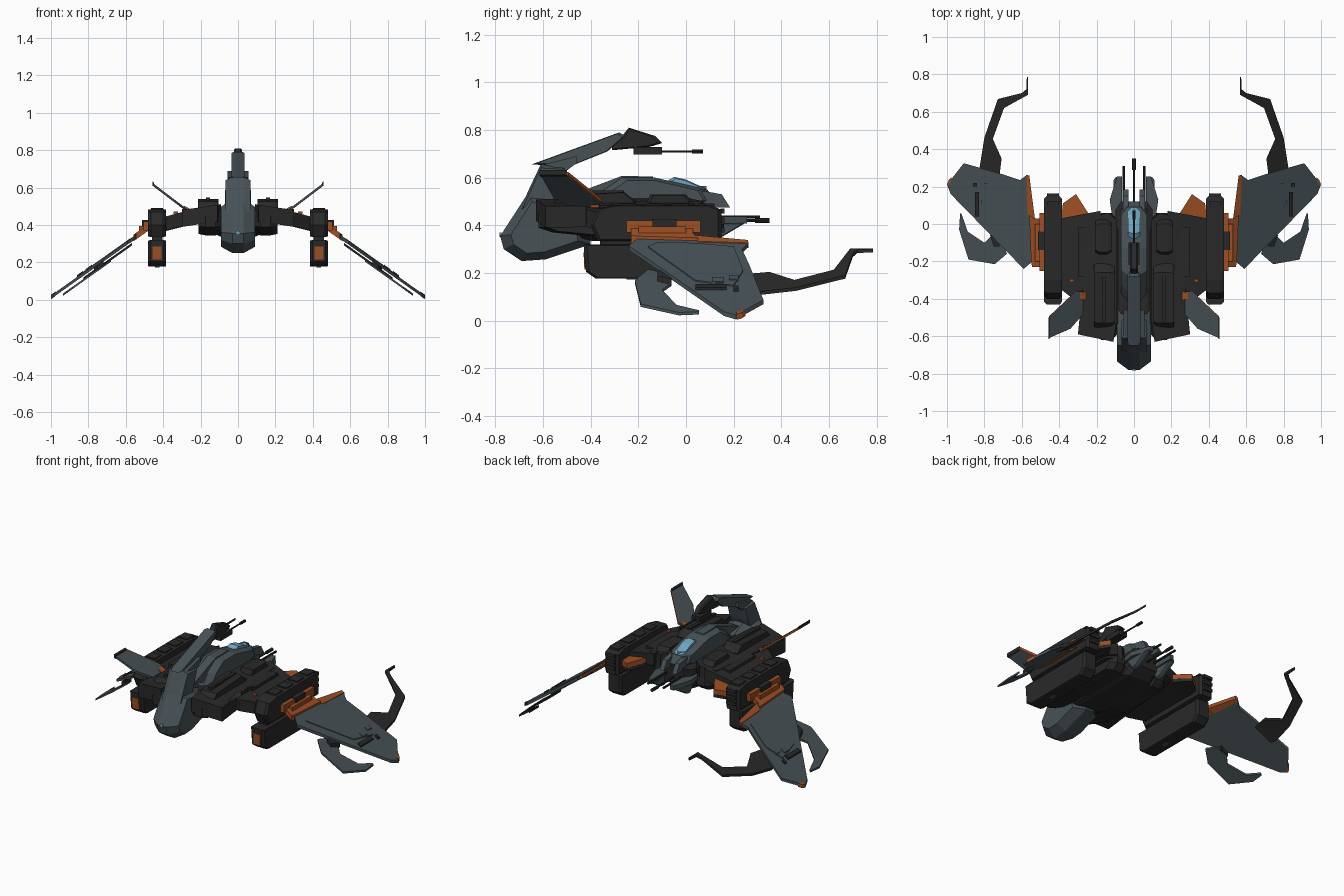
import bpy, bmesh, math
from mathutils import Matrix


def mat(name, col):
    m = bpy.data.materials.new(name)
    m.diffuse_color = (*col, 1)
    return m


GREY = mat("slate_grey", (0.063, 0.083, 0.093))
DARK = mat("charcoal", (0.023, 0.022, 0.022))
ORANGE = mat("burnt_orange", (0.34, 0.080, 0.018))
BLUE = mat("canopy_blue", (0.16, 0.38, 0.53))


def finish(name, bm, material, mirror):
    bmesh.ops.recalc_face_normals(bm, faces=bm.faces)
    me = bpy.data.meshes.new(name)
    bm.to_mesh(me)
    bm.free()
    me.materials.append(material)
    ob = bpy.data.objects.new(name, me)
    bpy.context.collection.objects.link(ob)
    if mirror:
        ob.modifiers.new("mirror", 'MIRROR').use_mirror_merge = False
    return ob


def skin(bm, rings):
    """Close a stack of equal rings into a solid."""
    vs = [[bm.verts.new(p) for p in r] for r in rings]
    n = len(vs[0])
    for a, b in zip(vs, vs[1:]):
        for i in range(n):
            bm.faces.new((a[i], a[(i + 1) % n], b[(i + 1) % n], b[i]))
    bm.faces.new(vs[0])
    bm.faces.new(vs[-1])


def slab(name, plan, z0, slope, thick, material, mirror=True):
    """Plate with an xy outline lying on the plane z = z0 + slope * x."""
    bm = bmesh.new()
    skin(bm, [[(x, y, z0 + slope * x - t) for x, y in plan] for t in (thick, 0)])
    return finish(name, bm, material, mirror)


def prism(name, prof, x0, x1, material, mirror=True, cham=0.0, s=0.85):
    """Side (yz) profile extruded from x0 to x1, with optional chamfered flanks."""
    cy = sum(p[0] for p in prof) / len(prof)
    cz = sum(p[1] for p in prof) / len(prof)
    small = [(cy + (y - cy) * s, cz + (z - cz) * s) for y, z in prof]
    layers = [(x0, prof), (x1, prof)]
    if cham:
        layers = [(x0, small), (x0 + cham, prof), (x1 - cham, prof), (x1, small)]
    bm = bmesh.new()
    skin(bm, [[(x, y, z) for y, z in pr] for x, pr in layers])
    return finish(name, bm, material, mirror)


def box(name, x0, x1, y0, y1, z0, z1, material, mirror=True):
    return prism(name, [(y0, z0), (y1, z0), (y1, z1), (y0, z1)], x0, x1, material, mirror)


def barrel(name, x, z, y0, y1, r, material, mirror=True):
    bm = bmesh.new()
    bmesh.ops.create_cone(bm, cap_ends=True, segments=8, radius1=r, radius2=r, depth=y1 - y0,
                          matrix=Matrix.Translation((x, (y0 + y1) / 2, z)) @ Matrix.Rotation(math.pi / 2, 4, 'X'))
    return finish(name, bm, material, mirror)


# Arched tail: bulb, riser, neck
prism("tail_bulb", [(-.40, .32), (-.59, .257), (-.69, .25), (-.765, .30), (-.78, .355),
                    (-.66, .54), (-.55, .53), (-.42, .47)], -.09, .09, GREY, False, .06, .74)
prism("tail_riser", [(-.70, .46), (-.655, .56), (-.61, .655), (-.50, .65), (-.53, .55), (-.57, .46)],
      -.066, .066, GREY, False, .03)
prism("tail_neck", [(-.65, .655), (-.28, .79), (-.255, .775), (-.33, .71), (-.48, .65)],
      -.036, .036, GREY, False, .012, .92)
prism("tail_cheek", [(-.60, .655), (-.46, .69), (-.46, .66), (-.50, .63)], .03, .055, GREY)
barrel("tail_lamp", 0, .36, -.783, -.775, .01, BLUE, False)
# Stinger gun at the tail tip
prism("stinger_head", [(-.31, .74), (-.26, .785), (-.24, .81), (-.13, .775), (-.10, .745), (-.15, .73),
                       (-.31, .715)], -.022, .022, DARK, False, .008)
box("stinger_gun", -.03, .03, -.22, -.10, .697, .728, DARK, False)
barrel("stinger_barrel", 0, .71, -.10, .07, .005, DARK, False)
barrel("stinger_muzzle", 0, .71, .025, .072, .009, DARK, False)

# Fuselage
prism("upper_hull", [(-.42, .47), (-.36, .54), (-.27, .60), (-.13, .60), (.09, .55), (.12, .50), (.0, .46)],
      -.07, .07, GREY, False, .035, .82)
prism("hull_spine", [(-.5, .52), (-.27, .607), (-.14, .605), (-.10, .55), (-.4, .5)], -.028, .028, GREY, False)
prism("belly", [(-.48, .36), (-.40, .335), (.05, .335), (.12, .38), (.12, .49), (-.48, .48)],
      -.10, .10, DARK, False, .03)
slab("canopy", [(0, -.07), (.022, -.05), (.034, .0), (.03, .05), (0, .085)], .565, 0, .04, BLUE)
prism("canopy_top", [(-.09, .58), (-.05, .603), (0, .592), (.085, .553), (.06, .54), (-.08, .55)],
      -.032, .032, BLUE, False, .02, .8)
prism("nose_guard", [(.07, .545), (.15, .53), (.185, .475), (.12, .475), (.06, .50)], .03, .06, GREY)
barrel("nose_gun", 0, .42, .10, .35, .006, DARK, False)
barrel("nose_gun_muzzle", 0, .42, .29, .35, .01, DARK, False)
barrel("side_gun", .055, .435, .05, .31, .007, DARK)
slab("gun_shield", [(.065, .02), (.065, .255), (.09, .255), (.13, .13), (.115, .03)], .437, 0, .03, GREY)
prism("gun_shield_keel", [(.06, .41), (.11, .34), (.14, .345), (.25, .41)], .075, .11, GREY, True, .012)

# Shoulders between fuselage and nacelles
prism("shoulder_core", [(-.62, .39), (-.56, .37), (-.30, .345), (.02, .345), (.06, .38), (.05, .47),
                        (-.05, .50), (-.55, .49), (-.62, .45)], .085, .21, DARK, True, .035, .9)
slab("shoulder_deck", [(.09, .02), (.14, .06), (.24, .03), (.27, -.30), (.30, -.59), (.11, -.63), (.09, -.5)],
     .525, -.15, .09, DARK)
slab("shoulder_wing", [(.18, .07), (.39, .03), (.39, -.35), (.30, -.42), (.18, -.42)], .55, -.27, .075, DARK)
prism("engine_cover", [(-.56, .49), (-.53, .525), (-.26, .54), (-.21, .50), (-.21, .47), (-.56, .46)],
      .105, .215, DARK, True, .02, .95)
box("engine_cover_ridge", .15, .17, -.52, -.26, .53, .547, DARK)
prism("shoulder_pod", [(-.18, .46), (-.15, .53), (.0, .53), (.05, .47)], .12, .205, DARK, True, .02)
box("shoulder_step", .24, .30, -.28, -.02, .45, .487, DARK)
CORNER = [(.24, .05), (.31, .16), (.38, .11), (.39, .02), (.30, .02)]
slab("shoulder_corner", CORNER, .515, -.25, .03, ORANGE)
slab("shoulder_corner_base", CORNER, .4845, -.25, .02, DARK)
box("shoulder_light", .32, .345, -.31, -.295, .46, .472, ORANGE)

# Upright fins
slab("fin", [(.235, -.36), (.31, -.36), (.455, -.50), (.455, -.61), (.34, -.56), (.235, -.44)],
     .278, .76, .014, GREY)
slab("fin_edge", [(.30, -.354), (.306, -.354), (.455, -.494), (.455, -.501), (.305, -.361)],
     .278, .76, .015, ORANGE)
slab("fin_root", [(.245, -.36), (.29, -.365), (.29, -.40), (.25, -.41)], .345, .55, .03, ORANGE)
slab("fin_tip", [(.448, -.50), (.457, -.50), (.457, -.615), (.448, -.61)], .285, .76, .022, DARK)

# Nacelles
prism("nacelle_upper", [(-.37, .335), (-.40, .40), (-.37, .47), (-.30, .485), (.10, .485), (.15, .465),
                        (.15, .335)], .385, .48, DARK, True, .015, .95)
prism("nacelle_lower", [(-.43, .32), (-.42, .205), (-.38, .177), (.08, .177), (.12, .21), (.12, .32)],
      .385, .48, DARK, True, .012, .95)
box("nacelle_spine", .405, .46, -.36, .10, .30, .35, DARK)
for i in range(4):
    y = -.28 + i * .11
    box(f"nacelle_rib_{i}", .40, .465, y, y + .07, .48, .492, DARK)
prism("nacelle_front_panel", [(-.430, .285), (-.4265, .215), (-.42, .215), (-.42, .285)], .41, .457, ORANGE)
for i, z in enumerate((.37, .41, .45)):
    box(f"nacelle_rear_vent_{i}", .40, .465, .145, .162, z, z + .02, DARK)
box("nacelle_foot", .42, .445, -.25, -.20, .172, .18, GREY)

# Wings: everything here shares one sloping plane
Z, S = .733, -.71
slab("wing", [(.575, .26), (.61, .235), (.70, .265), (.91, .325), (1.0, .21), (.98, .16), (.59, -.24), (.53, -.19),
              (.53, .03), (.565, .06)], Z, S, .018, GREY)
slab("wing_panel", [(.60, .20), (.74, .24), (.83, .20), (.80, .04), (.60, -.16), (.575, -.12), (.58, .04)],
     Z + .005, S, .008, GREY)
slab("wing_root", [(.48, .03), (.535, .03), (.56, .05), (.55, -.20), (.545, -.23), (.48, -.23)],
     Z + .012, S, .035, ORANGE)
slab("wing_edge_strip", [(.53, .03), (.56, .26), (.577, .262), (.568, .05)], Z + .003, S, .022, ORANGE)
box("wing_hinge", .475, .505, -.25, .06, .37, .42, ORANGE)
box("wing_hinge_cap", .50, .53, -.20, .0, .36, .395, ORANGE)
box("hinge_pin", .475, .512, -.14, -.04, .385, .426, DARK)
for i, (x0, x1, y0, y1) in enumerate([(.78, .80, .18, .22), (.79, .815, .11, .16), (.83, .85, .04, .17),
                                      (.84, .86, .20, .22)]):
    slab(f"wing_plate_{i}", [(x0, y0), (x1, y0), (x1, y1), (x0, y1)], Z + .01, S, .012, DARK if i > 1 else GREY)
slab("wing_tip", [(.975, .25), (.99, .235), (.999, .215), (.985, .21)], Z + .004, S, .024, ORANGE)
# Long curved claw and the short blade under the wing
slab("claw", [(.82, .27), (.825, .305), (.80, .462), (.728, .668), (.60, .70), (.576, .72), (.573, .785),
              (.568, .785), (.568, .69), (.695, .62), (.755, .455), (.708, .35), (.72, .25)],
     Z - .026, S, .014, DARK)
slab("under_blade", [(.68, -.16), (.745, -.215), (.885, -.19), (.935, -.03), (.93, .055), (.922, .055), (.89, -.04),
                     (.80, -.10), (.76, -.06), (.70, -.09)], Z - .035, S, .012, GREY)
slab("blade_mount", [(.72, -.12), (.75, -.12), (.77, -.06), (.72, -.06)], Z - .012, S, .028, DARK)
